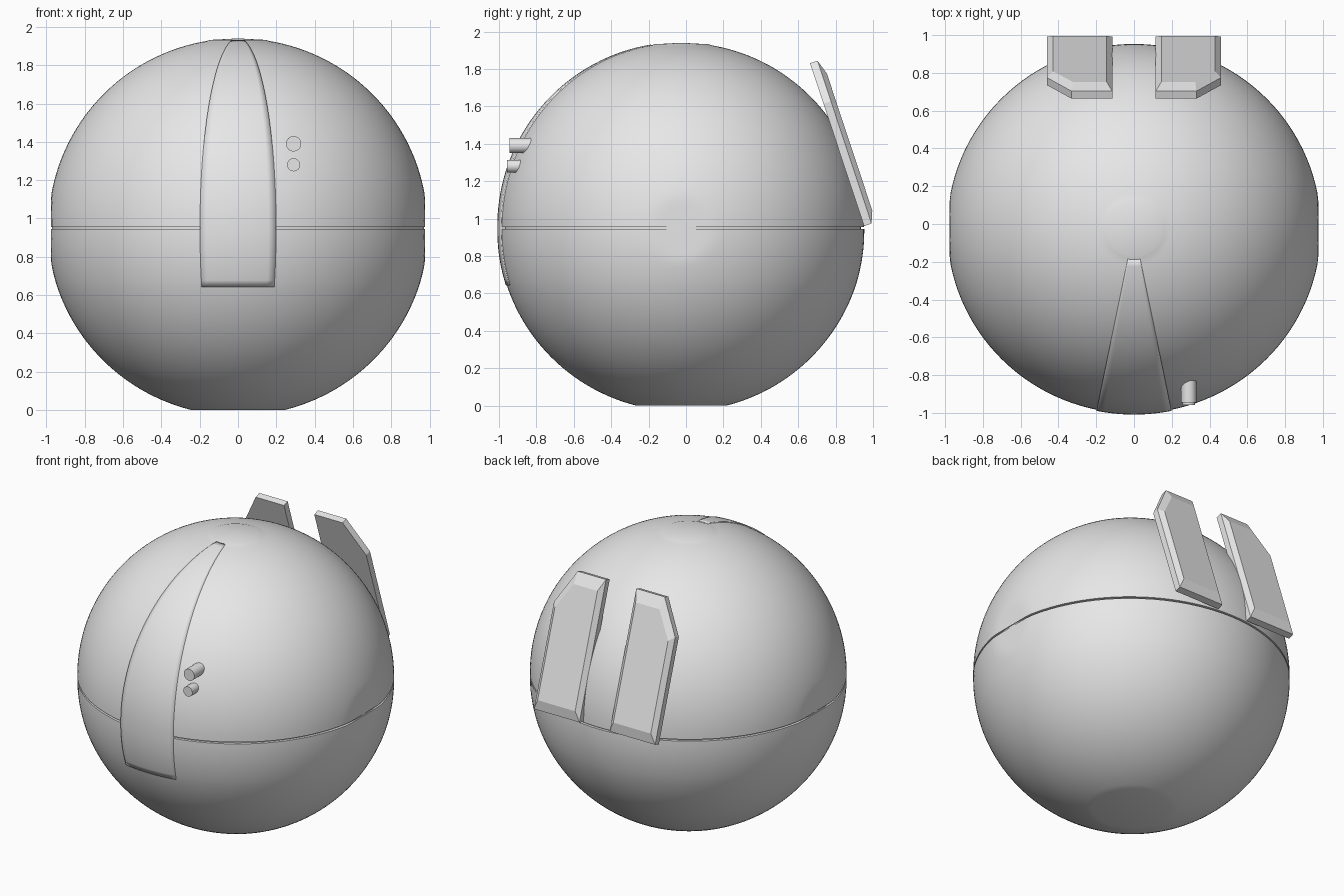
import bpy, bmesh
from math import sin, cos, pi, radians, sqrt
from mathutils import Vector

if "Cube" in bpy.data.objects:
    bpy.data.objects.remove(bpy.data.objects["Cube"])

grey = bpy.data.materials.new("light grey")
grey.use_nodes = True
colour = (0.8, 0.8, 0.8, 1)
grey.diffuse_color = colour
grey.node_tree.nodes["Principled BSDF"].inputs["Base Color"].default_value = colour

MID_Z, MID_Y, SEAM, STEP = 0.955, -0.025, 0.95, 0.64
TILT = radians(18.35)


def finish(name, bm, smooth=True, recalc=True):
    if recalc:
        bmesh.ops.recalc_face_normals(bm, faces=bm.faces)
    mesh = bpy.data.meshes.new(name)
    bm.to_mesh(mesh)
    bm.free()
    obj = bpy.data.objects.new(name, mesh)
    bpy.context.collection.objects.link(obj)
    mesh.materials.append(grey)
    if smooth:
        bpy.ops.object.select_all(action='DESELECT')
        obj.select_set(True)
        bpy.context.view_layer.objects.active = obj
        bpy.ops.object.shade_smooth_by_angle(angle=radians(30))
    return obj


def shell(t):
    """Radius and height of the round body at latitude t."""
    r, z = 0.978 * cos(t), MID_Z + 0.985 * sin(t)
    if z < MID_Z:
        r *= 1 + 0.006 * min(1, (MID_Z - z) / (MID_Z - STEP))
    return r, z


def latitude(z):
    from math import asin
    return asin((z - MID_Z) / 0.985)


def arc(z0, z1, count):
    a, b = latitude(z0), latitude(z1)
    return [shell(a + (b - a) * i / count) for i in range(count + 1)]


def lathe(bm, profile, start, end, steps):
    """Sweep a profile about the vertical axis, flattening the two sides."""
    rows = []
    for i in range(steps + 1):
        a = start + (end - start) * i / steps
        rows.append([bm.verts.new((max(-0.976, min(0.976, 1.012 * r * sin(a))),
                                   MID_Y - r * cos(a), z)) for r, z in profile])
    for p, q in zip(rows, rows[1:]):
        for j in range(len(profile) - 1):
            bm.faces.new((p[j], q[j], q[j + 1], p[j + 1]))


# Round body with a thin groove at the seam
lower = arc(0, STEP, 24) + arc(STEP, SEAM - 0.006, 12)[1:]
upper = arc(SEAM + 0.006, 1.927, 40)
groove = [(0.96, SEAM - 0.006), (0.96, SEAM + 0.006)]
profile = [(0, 0)] + lower + groove + upper + [(0.145, 1.932), (0, 1.94)]
bm = bmesh.new()
lathe(bm, profile, 0, 2 * pi, 128)
bmesh.ops.remove_doubles(bm, verts=bm.verts, dist=0.0002)
finish("round_body", bm)

# Raised front strip, tapering to the crown
bm = bmesh.new()
lathe(bm, [(r + 0.006, z + 0.003) for r, z in arc(STEP, 1.927, 48)],
      radians(-11.5), radians(11.5), 10)
strip = finish("front_strip", bm, recalc=False)
wall = strip.modifiers.new("thickness", 'SOLIDIFY')
wall.thickness, wall.offset = 0.03, -1

# Two small round studs beside the strip
for name, z, radius, front in (("upper_stud", 1.39, 0.04, -0.945),
                               ("lower_stud", 1.28, 0.034, -0.958)):
    bm = bmesh.new()
    bmesh.ops.create_cone(bm, cap_ends=True, segments=32, radius1=radius,
                          radius2=radius, depth=0.12)
    for v in bm.verts:
        x, y, h = v.co
        v.co = (0.29 + x, front + 0.06 + h, z + y)
    finish(name, bm)

# Two leaning back panels with bevelled outer faces
outline = [(0.115, 0), (0.46, 0), (0.46, 0.69), (0.33, 0.917), (0.115, 0.917)]
face = [(0.145, 0.065), (0.43, 0.065), (0.43, 0.66), (0.325, 0.837), (0.145, 0.837)]
base = Vector((0, 0.952, 0.96))
up = Vector((0, -sin(TILT), cos(TILT)))
out = Vector((0, cos(TILT), sin(TILT)))
for name, side in (("left_back_panel", 1), ("right_back_panel", -1)):
    bm = bmesh.new()
    rings = []
    for points, depth in ((outline, 0), (outline, 0.042), (face, 0.068)):
        rings.append([bm.verts.new(base + Vector((side * x, 0, 0)) + up * v + out * depth)
                      for x, v in points])
    for p, q in zip(rings, rings[1:]):
        for i in range(len(p)):
            k = (i + 1) % len(p)
            bm.faces.new((p[i], p[k], q[k], q[i]))
    bm.faces.new(rings[0])
    bm.faces.new(rings[-1])
    finish(name, bm, smooth=False)
